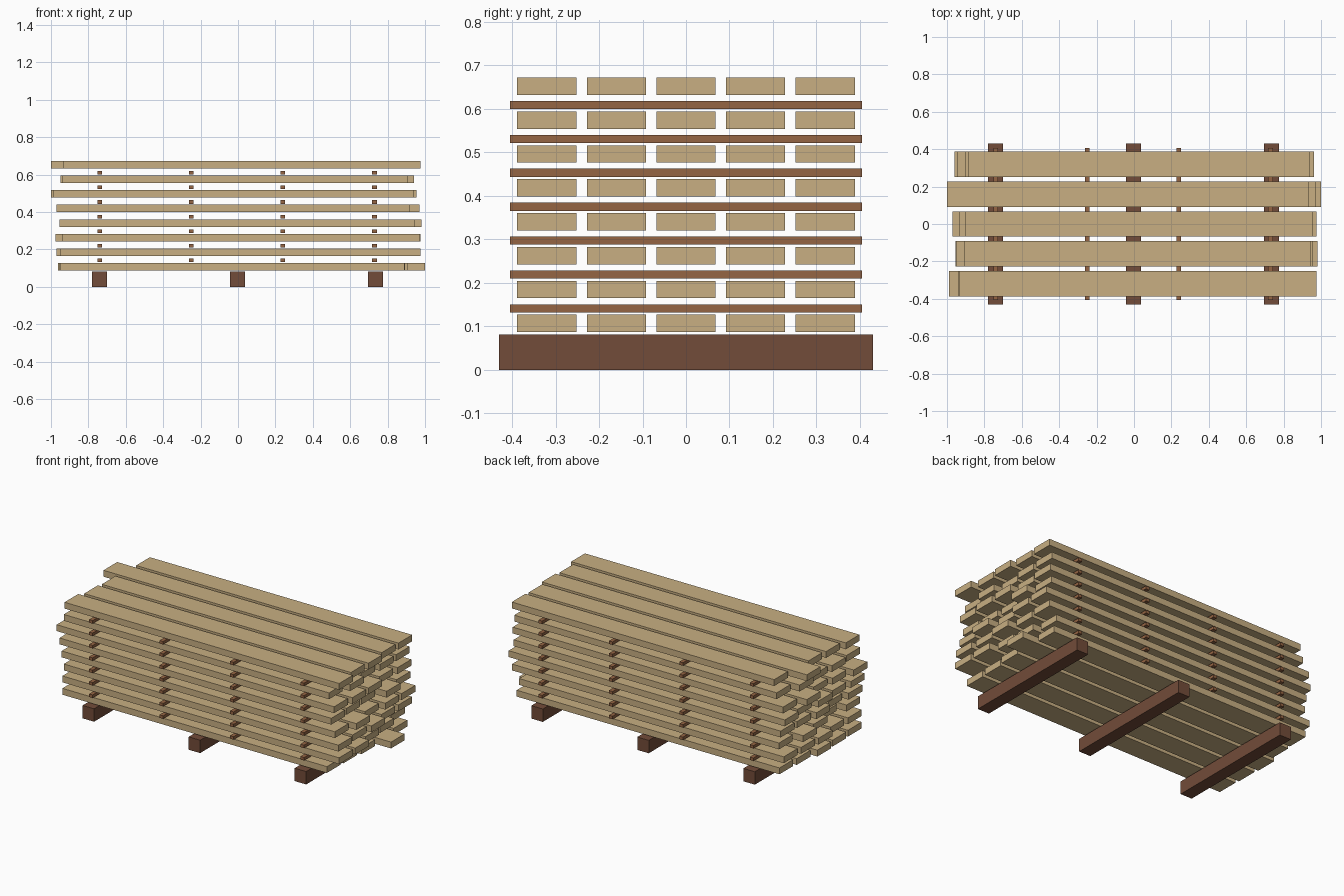
import bpy
import random

random.seed(4)

cube = bpy.data.objects.get("Cube")
if cube:
    bpy.data.objects.remove(cube, do_unlink=True)


def make_material(name, rgb):
    mat = bpy.data.materials.new(name)
    mat.use_nodes = True
    colour = (*rgb, 1)
    mat.diffuse_color = colour
    mat.node_tree.nodes["Principled BSDF"].inputs["Base Color"].default_value = colour
    return mat


def box(name, x_range, y_range, z_range, mat):
    """Add a box spanning the given ranges."""
    spans = (x_range, y_range, z_range)
    bpy.ops.mesh.primitive_cube_add(size=1, location=[(a + b) / 2 for a, b in spans])
    obj = bpy.context.object
    obj.name = name
    obj.scale = [b - a for a, b in spans]
    bpy.ops.object.transform_apply(location=False, rotation=False, scale=True)
    obj.data.materials.append(mat)
    return obj


pale_wood = make_material("pale wood", (0.58, 0.43, 0.225))
brown_wood = make_material("brown wood", (0.3, 0.13, 0.057))
dark_wood = make_material("dark wood", (0.17, 0.072, 0.041))

PITCH = 0.0779
PLANK_BASE, PLANK_HEIGHT = 0.087, 0.04
STICK_BASE, STICK_HEIGHT = 0.132, 0.019

# Bearers under the stack
for x in (-0.74, -0.002, 0.735):
    box("bearer", (x - 0.04, x + 0.04), (-0.43, 0.43), (0, 0.081), dark_wood)

# Plank ends: front row from bottom to top, top layer from front to back
front_ends = [(-0.95, 0.89), (-0.95, 0.975), (-0.94, 0.97), (-0.955, 0.945),
              (-0.97, 0.92), (-0.99, 0.94), (-0.94, 0.905), (-0.935, 0.975)]
top_ends = [front_ends[-1], (-0.91, 0.945), (-0.9, 0.955), (-1, 0.935), (-0.885, 0.94)]

# Furthest reach of each layer and of each row
layer_reach = [(-0.975, 1), (-0.97, 0.975), (-0.975, 0.975), (-0.955, 0.995),
               (-0.97, 0.97), (-1, 0.955), (-0.95, 0.975), (-1, 0.975)]
row_reach = [(-0.99, 0.975), (-0.955, 0.995), (-0.99, 0.975), (-1, 1), (-0.975, 0.962)]
known = {(0, 3): (-0.93, 1), (3, 4): (-0.93, 0.962), (5, 3): (-1, 0.92)}


def plank_ends(layer, row):
    if row == 0:
        return front_ends[layer]
    if layer == len(front_ends) - 1:
        return top_ends[row]
    if (layer, row) in known:
        return known[layer, row]
    half = random.uniform(0.91, 0.97)
    shift = random.uniform(-0.04, 0.04)
    low = max(layer_reach[layer][0], row_reach[row][0], shift - half)
    high = min(layer_reach[layer][1], row_reach[row][1], shift + half)
    return low, high


# Planks with uneven ends, and spacer sticks between the layers
for layer in range(len(front_ends)):
    z = PLANK_BASE + layer * PITCH
    for row in range(len(row_reach)):
        y = (row - 2) * 0.16
        box("plank", plank_ends(layer, row), (y - 0.068, y + 0.068),
            (z, z + PLANK_HEIGHT), pale_wood)
    if layer < len(front_ends) - 1:
        z = STICK_BASE + layer * PITCH
        for x in (-0.74, -0.25, 0.24, 0.73):
            box("spacer_stick", (x - 0.0125, x + 0.0125), (-0.405, 0.405),
                (z, z + STICK_HEIGHT), brown_wood)
